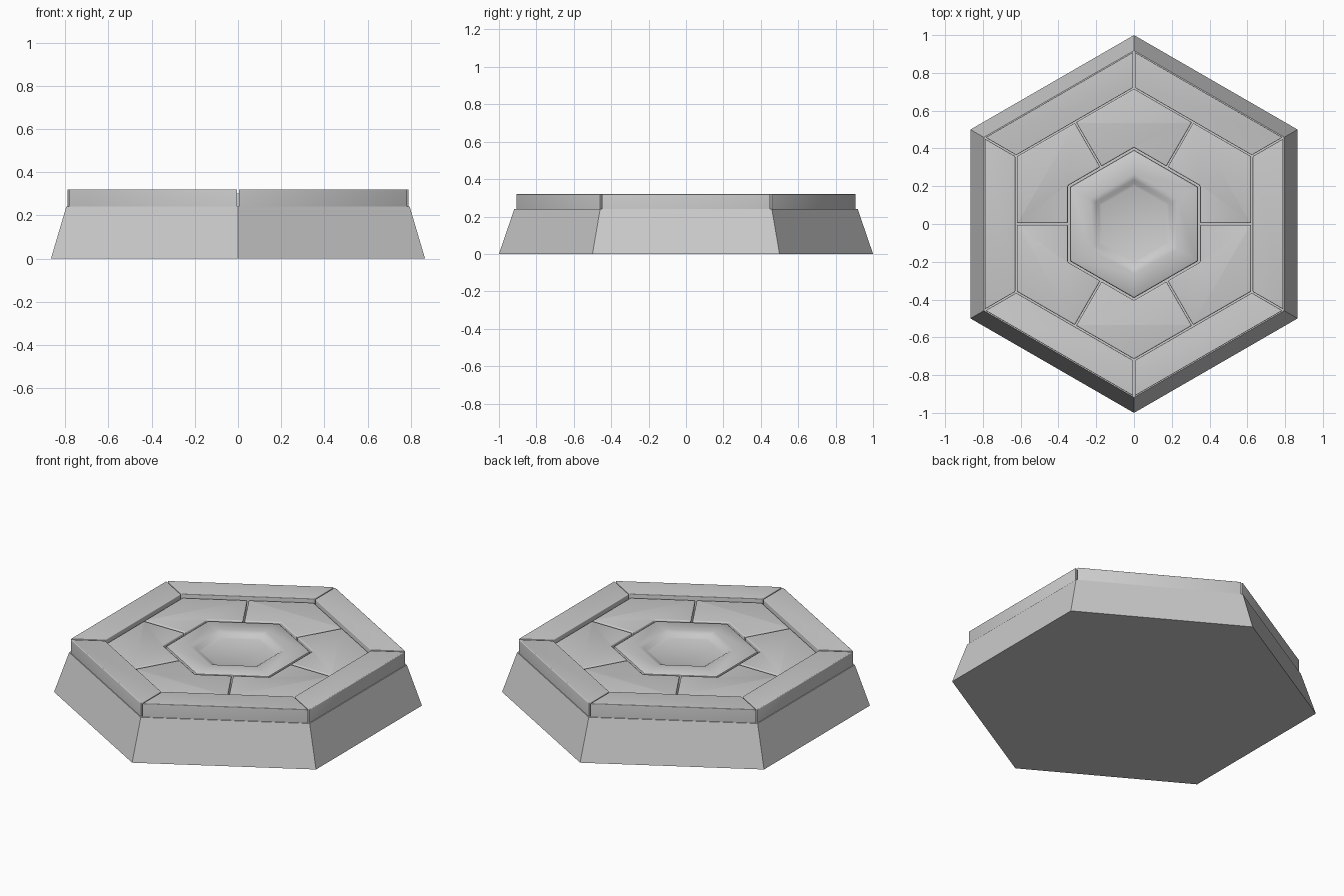
import bpy, bmesh
from math import radians, cos, sin, sqrt
from mathutils import Vector

cube = bpy.data.objects.get("Cube")
if cube:
    bpy.data.objects.remove(cube, do_unlink=True)

FLOOR = 0.24      # level of the groove floors
SINK = 0.22       # pieces start slightly inside the base
APO = sqrt(3) / 2


def polar(radius, degrees):
    a = radians(degrees)
    return Vector((radius * cos(a), radius * sin(a)))


def finish(bm, name):
    bmesh.ops.recalc_face_normals(bm, faces=bm.faces)
    mesh = bpy.data.meshes.new(name)
    bm.to_mesh(mesh)
    bm.free()
    obj = bpy.data.objects.new(name, mesh)
    bpy.context.collection.objects.link(obj)
    bpy.ops.object.select_all(action='DESELECT')
    obj.select_set(True)
    bpy.context.view_layer.objects.active = obj
    bpy.ops.object.shade_smooth_by_angle(angle=radians(35))
    return obj


def hex_stack(name, profile):
    """Hexagonal rings joined along a (radius, z) profile, capped at both ends."""
    bm = bmesh.new()
    rings = [[bm.verts.new((*polar(r, 30 + 60 * i), z)) for i in range(6)]
             for r, z in profile]
    for low, high in zip(rings, rings[1:]):
        for i in range(6):
            j = (i + 1) % 6
            bm.faces.new((low[i], low[j], high[j], high[i]))
    bm.faces.new(rings[0][::-1])
    bm.faces.new(rings[-1])
    return finish(bm, name)


def shrink(points, gap):
    """Offset a counter-clockwise outline inwards."""
    result = []
    for i, p in enumerate(points):
        d1 = (p - points[i - 1]).normalized()
        d2 = (points[(i + 1) % len(points)] - p).normalized()
        n1, n2 = Vector((-d1.y, d1.x)), Vector((-d2.y, d2.x))
        result.append(p + (n1 + n2) * gap / (1 + n1.dot(n2)))
    return result


def rounded_block(name, outline, top, round_top, round_side):
    """Extruded outline with softened corners and a rounded top edge."""
    bm = bmesh.new()
    face = bm.faces.new([bm.verts.new((p.x, p.y, SINK)) for p in outline])
    ext = bmesh.ops.extrude_face_region(bm, geom=[face])
    for v in ext["geom"]:
        if isinstance(v, bmesh.types.BMVert):
            v.co.z = top
    if face.is_valid and len([f for f in bm.faces if all(v.co.z < FLOOR for v in f.verts)]) == 0:
        bm.faces.new(face.verts)
    bmesh.ops.recalc_face_normals(bm, faces=bm.faces)
    uprights = [e for e in bm.edges if abs(e.verts[0].co.z - e.verts[1].co.z) > 0.01]
    bmesh.ops.bevel(bm, geom=uprights, offset=round_side, segments=2,
                    profile=0.5, affect='EDGES', clamp_overlap=True)
    rim = [e for e in bm.edges if all(v.co.z > top - 1e-4 for v in e.verts)]
    bmesh.ops.bevel(bm, geom=rim, offset=round_top, segments=4,
                    profile=0.5, affect='EDGES', clamp_overlap=True)
    return finish(bm, name)


# Tapered hexagonal body
hex_stack("base", [(1.0, 0), (0.918, FLOOR)])

# Raised centre hexagon with a soft-edged recess
hex_stack("centre_hub", [(0.392, SINK), (0.392, 0.29), (0.389, 0.297), (0.38, 0.302),
                         (0.265, 0.302), (0.25, 0.3), (0.235, 0.293),
                         (0.215, 0.281), (0.2, 0.276)])

# Six mitred border bars and six corner tiles
for i in range(6):
    a = 60 * i
    bar = [polar(0.72, a - 30), polar(0.917, a - 30),
           polar(0.917, a + 30), polar(0.72, a + 30)]
    rounded_block(f"border_bar_{i + 1}", shrink(bar, 0.004), 0.32, 0.022, 0.006)

    c = a + 30
    tile = [polar(0.40, c), polar(0.40 * APO, c - 30), polar(0.72 * APO, c - 30),
            polar(0.72, c), polar(0.72 * APO, c + 30), polar(0.40 * APO, c + 30)]
    rounded_block(f"corner_tile_{i + 1}", shrink(tile, 0.004), 0.302, 0.011, 0.006)
